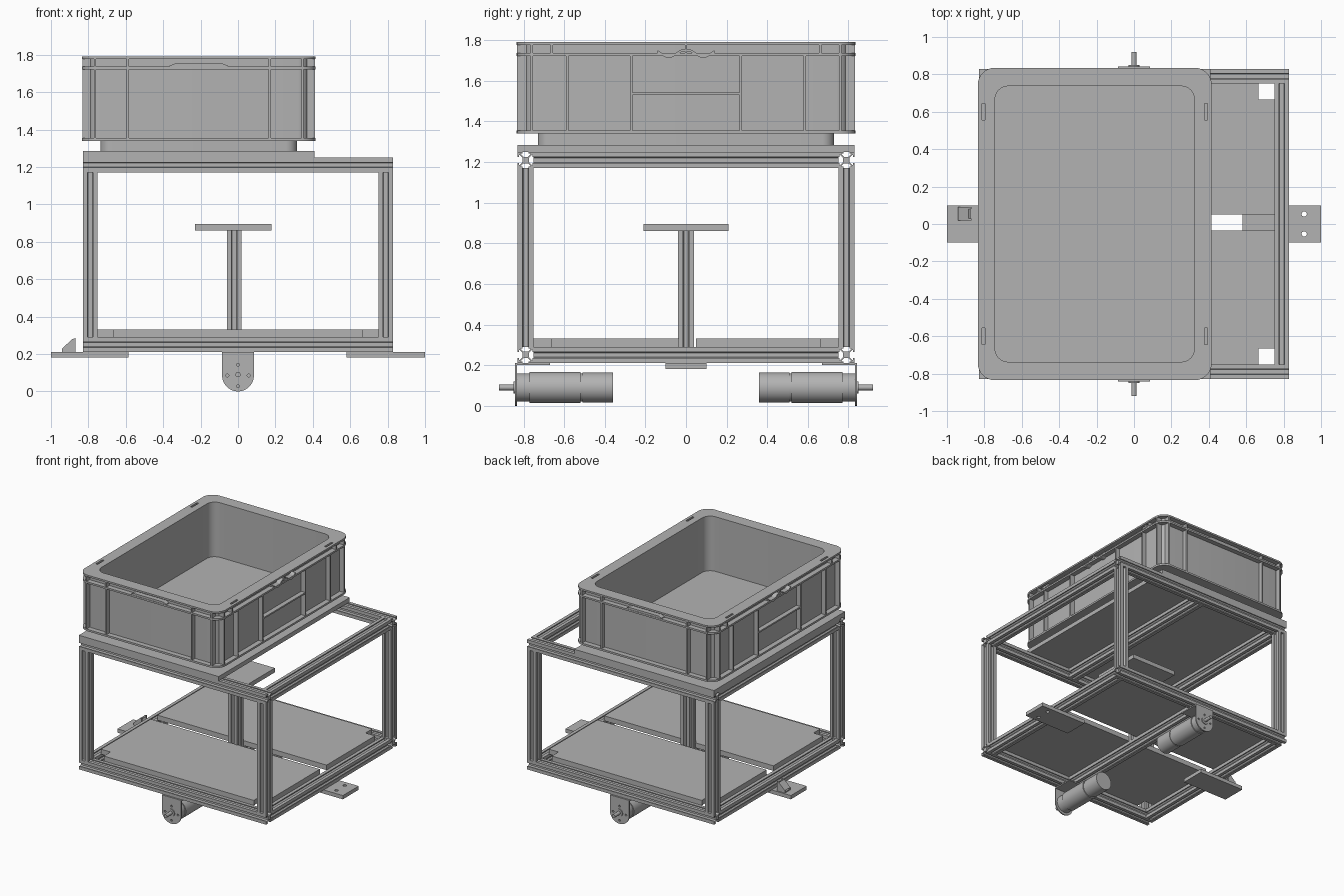
import bpy, bmesh, math

cube = bpy.data.objects.get("Cube")
if cube:
    bpy.data.objects.remove(cube, do_unlink=True)

grey = bpy.data.materials.new("plain grey")
grey.use_nodes = True
grey.diffuse_color = (0.45, 0.45, 0.45, 1)
grey.node_tree.nodes["Principled BSDF"].inputs["Base Color"].default_value = grey.diffuse_color


def finish(name, bm, smooth=False):
    bmesh.ops.recalc_face_normals(bm, faces=bm.faces)
    mesh = bpy.data.meshes.new(name)
    bm.to_mesh(mesh)
    bm.free()
    mesh.materials.append(grey)
    obj = bpy.data.objects.new(name, mesh)
    bpy.context.collection.objects.link(obj)
    if smooth:
        bpy.ops.object.select_all(action='DESELECT')
        obj.select_set(True)
        bpy.context.view_layer.objects.active = obj
        bpy.ops.object.shade_smooth_by_angle(angle=math.radians(35))
    return obj


def place(a, b, t, axis):
    return {'x': (t, a, b), 'y': (a, t, b), 'z': (a, b, t)}[axis]


def prism(name, pts, lo, hi, axis='z', smooth=False, hole=None):
    """Extrude an outline along an axis; hole is an inner outline of equal count."""
    bm = bmesh.new()
    loops = [[bm.verts.new(place(a, b, t, axis)) for a, b in ring]
             for ring in ([pts, hole] if hole else [pts]) for t in (lo, hi)]
    pairs = [(0, 1)] if not hole else [(0, 1), (1, 3), (3, 2), (2, 0)]
    n = len(pts)
    for p, q in pairs:
        for i in range(n):
            j = (i + 1) % n
            bm.faces.new((loops[p][i], loops[p][j], loops[q][j], loops[q][i]))
    if not hole:
        bm.faces.new(loops[0])
        bm.faces.new(loops[1])
    return finish(name, bm, smooth)


def box(name, x0, x1, y0, y1, z0, z1):
    return prism(name, [(x0, y0), (x1, y0), (x1, y1), (x0, y1)], z0, z1)


def circle(a, b, r, n=32):
    return [(a + r * math.cos(math.tau * i / n), b + r * math.sin(math.tau * i / n)) for i in range(n)]


def rounded(cx, hx, hy, r, n=8):
    pts = []
    for k, (sx, sy) in enumerate(((1, 1), (-1, 1), (-1, -1), (1, -1))):
        for i in range(n + 1):
            a = math.pi / 2 * (k + i / n)
            pts.append((cx + sx * (hx - r) + r * math.cos(a), sy * (hy - r) + r * math.sin(a)))
    return pts


def cut(obj, cutters):
    for c in cutters:
        mod = obj.modifiers.new("cut", 'BOOLEAN')
        mod.operation, mod.solver, mod.object = 'DIFFERENCE', 'EXACT', c
    graph = bpy.context.evaluated_depsgraph_get()
    mesh = bpy.data.meshes.new_from_object(obj.evaluated_get(graph))
    obj.modifiers.clear()
    obj.data = mesh
    for c in cutters:
        bpy.data.objects.remove(c, do_unlink=True)


# Slotted aluminium extrusion: one side outline, turned four times
H = 0.04
half = [(H, H), (0.014, H), (0.014, 0.033), (0.024, 0.033), (0.024, 0.029), (0.011, 0.016)]
side = half + [(-a, b) for a, b in reversed(half[1:])]


def rail(name, a, b, lo, hi, axis):
    pts = []
    for k in range(4):
        c, s = round(math.cos(k * math.pi / 2)), round(math.sin(k * math.pi / 2))
        pts += [(a + c * p - s * q, b + s * p + c * q) for p, q in side]
    prism(name, pts, lo, hi, axis)


# Frame
E, I = 0.79, 0.75
for level, z in (("bottom", 0.25), ("top", 1.21)):
    for s, word in ((-1, "front"), (1, "back")):
        rail(f"{level}_{word}_rail", s * E, z, -0.83, 0.83, 'x')
    for x, word in ((-E, "right"), (E, "left"), (-0.02, "middle")):
        rail(f"{level}_{word}_rail", x, z, -I, I, 'y')
for sx in (-1, 1):
    for sy in (-1, 1):
        rail("corner_post", sx * E, sy * E, 0.29, 1.17, 'z')

# Centre stand
rail("centre_post", -0.02, 0, 0.29, 0.86, 'z')
box("centre_cap", -0.23, 0.18, -0.21, 0.21, 0.86, 0.895)

# Floor plates with notched outer corners
N = 0.665
for s, near, word in ((-1, 0.035, "front"), (1, 0.05, "back")):
    outline = [(-I, near), (I, near), (I, N), (N, N), (N, I), (-N, I), (-N, N), (-I, N)]
    prism(f"{word}_floor_plate", [(x, s * y) for x, y in outline], 0.29, 0.33)

# Shelf below the crate
box("shelf_plate", -0.83, 0.41, -0.83, 0.83, 1.25, 1.285)

# Crate
C, HX, HY = -0.21, 0.625, 0.835
opening = rounded(C, 0.533, 0.737, 0.07)
outer = rounded(C, HX, HY, 0.09)
prism("crate_foot", rounded(C, 0.525, 0.73, 0.06), 1.285, 1.35, smooth=True)
prism("crate_floor", rounded(C, 0.56, 0.76, 0.06), 1.34, 1.352, smooth=True)
prism("crate_wall", rounded(C, HX - 0.04, HY - 0.04, 0.055), 1.34, 1.785, smooth=True, hole=opening)
prism("crate_lower_lip", outer, 1.34, 1.355, smooth=True, hole=opening)
prism("crate_ridge", outer, 1.722, 1.736, smooth=True, hole=opening)
rim = prism("crate_rim", outer, 1.776, 1.79, smooth=True, hole=opening)
cut(rim, [box("slot_cutter", x - 0.008, x + 0.008, y - 0.043, y + 0.043, 1.7, 1.9)
          for x in (-0.805, 0.385) for y in (-0.6, 0.6)])

T = 0.006
for s in (-1, 1):
    # end ribs and end handle
    ya, yb = sorted((s * (HY - 0.05), s * (HY - 0.003)))
    for d in (-0.38, 0.38):
        box("end_rib", C + d - T, C + d + T, ya, yb, 1.345, 1.785)
    for d in (-0.555, 0.555):
        box("end_corner_rib", C + d - T, C + d + T, ya, yb, 1.345, 1.785)
    handle = [(-0.16, 1.725), (0.16, 1.725), (0.155, 1.742), (0.13, 1.752), (-0.13, 1.752), (-0.155, 1.742)]
    prism("end_handle", [(C + x, z) for x, z in handle], ya, yb, 'y')
    # side ribs, side ledge and wavy grip
    xa, xb = sorted((C + s * (HX - 0.05), C + s * (HX - 0.003)))
    for y in (-0.585, -0.27, 0.27, 0.585):
        box("side_rib", xa, xb, y - T, y + T, 1.345, 1.73)
    for y in (-0.66, 0, 0.66):
        box("side_rim_rib", xa, xb, y - T, y + T, 1.73, 1.785)
    for y in (-0.76, 0.76):
        box("side_corner_rib", xa, xb, y - T, y + T, 1.345, 1.785)
    box("side_ledge", xa, xb, -0.27, 0.27, 1.53, 1.542)
    steps = [i / 24 * 0.28 - 0.14 for i in range(25)]
    wave = [(y, 1.728 - 0.016 * math.cos(math.tau * (abs(y) - 0.085) / 0.15)) for y in steps]
    prism("wavy_grip", wave + [(y, z + 0.012) for y, z in reversed(wave)], xa, xb, 'x')

# Motors on angle brackets
for s, word in ((-1, "front"), (1, "back")):
    def span(a, b):
        return sorted((s * a, s * b))
    R = 0.085
    arch = [(R * math.cos(a), R + R * math.sin(a))
            for a in (math.pi + math.pi * i / 20 for i in range(21))]
    plate = prism(f"{word}_motor_bracket", arch + [(R, 0.21), (-R, 0.21)], *span(0.833, 0.843), 'y')
    cut(plate, [prism("screw_cutter", circle(0.057 * math.cos(k * math.pi / 2),
                R + 0.057 * math.sin(k * math.pi / 2), 0.008, 12), *span(0.8, 0.9), 'y') for k in range(4)])
    box(f"{word}_bracket_flange", -R, R, *span(0.67, 0.843), 0.2, 0.21)
    prism(f"{word}_motor_body", circle(0, 0.09, 0.07), *span(0.37, 0.833), 'y', True)
    prism(f"{word}_motor_shell", circle(0, 0.09, 0.077), *span(0.52, 0.77), 'y', True)
    prism(f"{word}_motor_can", circle(0, 0.09, 0.074), *span(0.36, 0.51), 'y', True)
    prism(f"{word}_shaft_collar", circle(0, 0.09, 0.03, 24), *span(0.833, 0.85), 'y', True)
    prism(f"{word}_shaft", circle(0, 0.09, 0.014, 20), *span(0.83, 0.92), 'y', True)

# Side tabs: holes on the left, wedge bracket on the right
left_tab = box("left_tab", 0.58, 1.0, -0.1, 0.1, 0.18, 0.21)
cut(left_tab, [prism("hole_cutter", circle(0.91, y, 0.014, 16), 0.1, 0.3) for y in (-0.053, 0.053)])
box("right_tab", -1.0, -0.585, -0.1, 0.1, 0.18, 0.21)
wedge = [(-0.94, 0.21), (-0.87, 0.21), (-0.87, 0.285), (-0.885, 0.28), (-0.94, 0.23)]
for y in (0.02, 0.08):
    prism("wedge_cheek", wedge, y, y + 0.01, 'y')
prism("wedge_face", [(-0.94, 0.23), (-0.93, 0.225), (-0.875, 0.273), (-0.885, 0.28)], 0.02, 0.09, 'y')
box("wedge_base", -0.94, -0.87, 0.02, 0.09, 0.21, 0.218)
